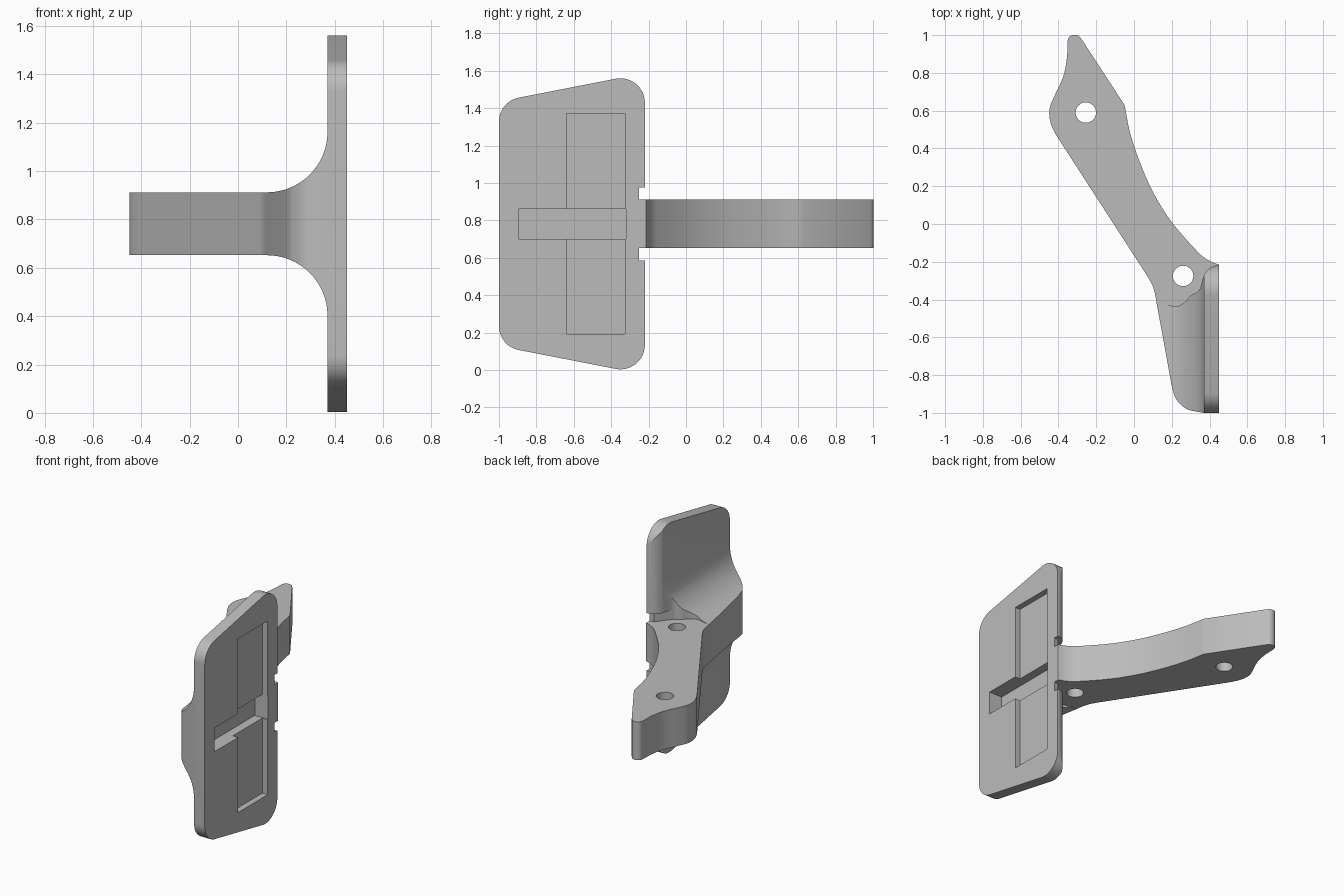
import bpy
import bmesh
import math
from mathutils import Vector

cube = bpy.data.objects.get("Cube")
if cube:
    bpy.data.objects.remove(cube, do_unlink=True)

grey = bpy.data.materials.new("plain grey")
grey.use_nodes = True
colour = (0.5, 0.5, 0.5, 1)
grey.diffuse_color = colour
grey.node_tree.nodes["Principled BSDF"].inputs["Base Color"].default_value = colour

MID = 0.782           # height of the symmetry plane
HALF_ARM = 0.13       # half the arm's height
INNER, OUTER = 0.37, 0.45   # faces of the plate


def prism(name, outline, axis, low, high):
    """Extrude a flat outline along x, y or z."""
    place = {"x": lambda a, b, t: (t, a, b),
             "y": lambda a, b, t: (a, t, b),
             "z": lambda a, b, t: (a, b, t)}[axis]
    bm = bmesh.new()
    ends = [[bm.verts.new(place(a, b, t)) for a, b in outline] for t in (low, high)]
    for ring in ends:
        bm.faces.new(ring)
    count = len(outline)
    for i in range(count):
        j = (i + 1) % count
        bm.faces.new((ends[0][i], ends[0][j], ends[1][j], ends[1][i]))
    bmesh.ops.recalc_face_normals(bm, faces=bm.faces)
    mesh = bpy.data.meshes.new(name)
    bm.to_mesh(mesh)
    bm.free()
    mesh.materials.append(grey)
    obj = bpy.data.objects.new(name, mesh)
    bpy.context.collection.objects.link(obj)
    return obj


def combine(target, tool, operation):
    """Apply a boolean and discard the tool."""
    tool.hide_render = True
    mod = target.modifiers.new(operation, "BOOLEAN")
    mod.operation, mod.object, mod.solver = operation, tool, "EXACT"
    bpy.context.view_layer.objects.active = target
    bpy.ops.object.modifier_apply(modifier=mod.name)
    bpy.data.objects.remove(tool, do_unlink=True)


def spline(points, steps=6):
    """Smooth open curve through the points."""
    p = [Vector(q) for q in points]
    p = [2 * p[0] - p[1]] + p + [2 * p[-1] - p[-2]]
    out = []
    for a, b, c, d in zip(p, p[1:], p[2:], p[3:]):
        for k in range(steps):
            t = k / steps
            out.append((2 * b + (c - a) * t + (2 * a - 5 * b + 4 * c - d) * t ** 2
                        + (3 * b - a - 3 * c + d) * t ** 3) / 2)
    return [tuple(v) for v in out] + [tuple(points[-1])]


def rounded(points, radius, steps=10):
    """Polygon with every corner turned into an arc."""
    out = []
    for i, q in enumerate(points):
        corner = Vector(q)
        u = (Vector(points[i - 1]) - corner).normalized()
        v = (Vector(points[(i + 1) % len(points)]) - corner).normalized()
        half = u.angle(v) / 2
        centre = corner + (u + v).normalized() * radius / math.sin(half)
        start = corner + u * radius / math.tan(half) - centre
        end = corner + v * radius / math.tan(half) - centre
        for k in range(steps + 1):
            out.append(tuple(centre + start.lerp(end, k / steps).normalized() * radius))
    return out


def circle(x, y, radius, sides=40):
    return [(x + radius * math.cos(math.tau * k / sides),
             y + radius * math.sin(math.tau * k / sides)) for k in range(sides)]


def box(a, b, c, d):
    return [(a, c), (b, c), (b, d), (a, d)]


# plate with flared web: cross-section swept along y
flare = 0.25
arc = [(INNER - flare + flare * math.cos(t), HALF_ARM + flare - flare * math.sin(t))
       for t in (math.pi / 2 * k / 16 for k in range(17))]
upper = [(OUTER, 1), (INNER, 1)] + arc + [(0, HALF_ARM)]
section = [(x, MID + z) for x, z in upper] + [(x, MID - z) for x, z in reversed(upper)]
bracket = prism("mounting_bracket", section, "y", -1.1, 0)

# trim to the plan shape, scooped out around the near hole
plan = ([(OUTER, -1.0)]
        + spline([(OUTER, -0.215), (0.40, -0.235), (0.37, -0.275), (0.345, -0.35),
                  (0.30, -0.38), (0.26, -0.42), (0.22, -0.437), (0.17, -0.425)])
        + [(0.12, -0.42)]
        + spline([(0.202, -0.87), (0.225, -0.93), (0.28, -0.98), (0.37, -1.0)]))
combine(bracket, prism("plan_trim", plan, "z", -1, 3), "INTERSECT")

# trim to the tapered plate with round corners
side = rounded([(-1, MID - 0.654), (-0.22, MID - 0.806),
                (-0.22, MID + 0.806), (-1, MID + 0.654)], 0.13)
combine(bracket, prism("side_trim", side, "x", -1, 1), "INTERSECT")

# relief notches in the plate above and below the arm
notch = [(0.5, -0.245), (0.42, -0.255), (0.385, -0.30), (0.34, -0.36), (0.3, -0.1), (0.5, -0.1)]
for sign in (-1, 1):
    low, high = sorted((MID, MID + sign * (HALF_ARM + 0.065)))
    combine(bracket, prism("notch", notch, "z", low, high), "DIFFERENCE")

# curved arm
arm = (spline([(OUTER, -0.215), (0.40, -0.195), (0.34, -0.15), (0.2, 0.01), (0.1, 0.17),
               (0.03, 0.33), (-0.02, 0.48), (-0.05, 0.63)])
       + spline([(-0.275, 0.975), (-0.295, 0.997), (-0.325, 1.0), (-0.35, 0.975),
                 (-0.355, 0.88), (-0.375, 0.78), (-0.42, 0.68), (-0.447, 0.61),
                 (-0.443, 0.54), (-0.415, 0.475)])
       + spline([(0.07, -0.275), (0.1, -0.33), (0.114, -0.385), (0.12, -0.42)])
       + [(0.155, -0.6), (OUTER, -0.6)])
combine(bracket, prism("arm", arm, "z", MID - HALF_ARM, MID + HALF_ARM), "UNION")

# bolt holes
for x, y in ((-0.255, 0.59), (0.26, -0.275)):
    combine(bracket, prism("hole", circle(x, y, 0.054), "z", 0, 2), "DIFFERENCE")

# shallow tall pocket and deeper cross slot in the outer face
pocket = box(-0.64, -0.325, MID - 0.59, MID + 0.59)
slot = box(-0.895, -0.32, MID - 0.08, MID + 0.08)
combine(bracket, prism("pocket", pocket, "x", OUTER - 0.04, 1), "DIFFERENCE")
combine(bracket, prism("slot", slot, "x", OUTER - 0.1, 1), "DIFFERENCE")

bpy.ops.object.select_all(action="DESELECT")
bracket.select_set(True)
bpy.context.view_layer.objects.active = bracket
bpy.ops.object.shade_smooth_by_angle(angle=math.radians(25))
